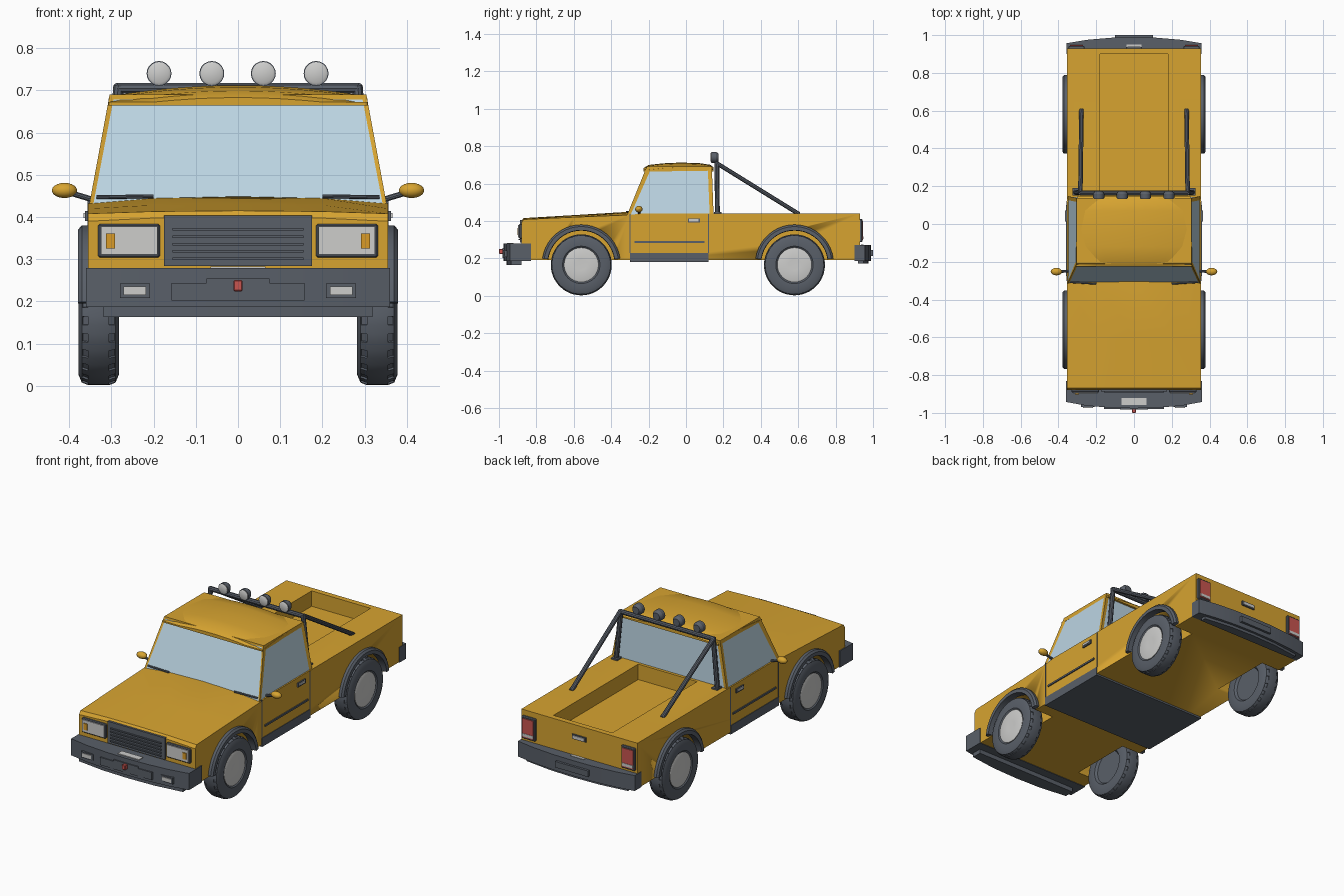
import bpy, bmesh
from math import sin, cos, pi, radians
from mathutils import Vector

cube = bpy.data.objects.get("Cube")
if cube:
    bpy.data.objects.remove(cube, do_unlink=True)


def material(name, r, g, b):
    m = bpy.data.materials.new(name)
    m.use_nodes = True
    m.diffuse_color = (r, g, b, 1)
    m.node_tree.nodes["Principled BSDF"].inputs["Base Color"].default_value = (r, g, b, 1)
    return m


PAINT = material("yellow paint", 0.68, 0.37, 0.03)
DARK = material("dark grey rubber", 0.10, 0.115, 0.14)
GLASS = material("pale blue glass", 0.50, 0.66, 0.76)
LIGHT = material("light grey metal", 0.61, 0.61, 0.60)
RED = material("red lens", 0.58, 0.09, 0.08)
AMBER = material("amber lens", 0.70, 0.33, 0.02)


def finish(name, bm, *mats, smooth=True):
    bmesh.ops.recalc_face_normals(bm, faces=bm.faces)
    mesh = bpy.data.meshes.new(name)
    bm.to_mesh(mesh)
    bm.free()
    for m in mats:
        mesh.materials.append(m)
    obj = bpy.data.objects.new(name, mesh)
    bpy.context.collection.objects.link(obj)
    if smooth:
        bpy.ops.object.select_all(action='DESELECT')
        obj.select_set(True)
        bpy.context.view_layer.objects.active = obj
        bpy.ops.object.shade_smooth_by_angle(angle=radians(32))
    return obj


def loft_mesh(rings):
    """Skin a list of equal-length closed rings and cap both ends."""
    bm = bmesh.new()
    rows = [[bm.verts.new(p) for p in ring] for ring in rings]
    n = len(rows[0])
    for a, b in zip(rows, rows[1:]):
        for i in range(n):
            bm.faces.new((a[i], a[(i + 1) % n], b[(i + 1) % n], b[i]))
    bm.faces.new(rows[0])
    bm.faces.new(rows[-1])
    return bm


def loft(name, rings, mat):
    return finish(name, loft_mesh(rings), mat)


def box(name, xs, ys, zs, mat, bevel=0):
    bm = loft_mesh([[(x, y, z) for x, y in
                     ((xs[0], ys[0]), (xs[1], ys[0]), (xs[1], ys[1]), (xs[0], ys[1]))] for z in zs])
    if bevel:
        bmesh.ops.bevel(bm, geom=bm.edges[:], offset=bevel, segments=1, affect='EDGES')
    return finish(name, bm, mat, smooth=False)


def side_box(name, s, xs, ys, zs, mat, bevel=0):
    return box(name, sorted(s * x for x in xs), ys, zs, mat, bevel)


def plan(name, half, zs, mat):
    """Extrude a mirrored plan outline upwards."""
    outline = half + [(-x, y) for x, y in reversed(half) if x]
    return loft(name, [[(x, y, z) for x, y in outline] for z in zs], mat)


def lathe_rings(centre, axis, profile, n=32):
    """Circles along x or y from (offset, radius) pairs."""
    c = Vector(centre)
    rings = []
    for d, r in profile:
        ts = [2 * pi * i / n for i in range(n)]
        if axis == 'x':
            rings.append([c + Vector((d, r * cos(t), r * sin(t))) for t in ts])
        else:
            rings.append([c + Vector((r * cos(t), d, r * sin(t))) for t in ts])
    return rings


def tube(name, p, q, r, mat):
    p, q = Vector(p), Vector(q)
    turn = (q - p).to_track_quat('Z', 'Y')
    circle = [turn @ Vector((r * cos(i * pi / 5), r * sin(i * pi / 5), 0)) for i in range(10)]
    return loft(name, [[e + c for c in circle] for e in (p, q)], mat)


# Body: one long shell with a gently crowned hood
WHEELS = {"front": -0.56, "rear": 0.58}
rings = []
for y, edge, crown in ((-0.88, 0.39, 0.40), (-0.868, 0.408, 0.415), (-0.6, 0.42, 0.431),
                       (-0.3, 0.432, 0.449), (-0.24, 0.44, 0.44), (0.93, 0.44, 0.44)):
    half = [(0.355, 0.19), (0.355, edge), (0.2, edge + (crown - edge) * 0.75)]
    rings.append([(x, y, z) for x, z in half] + [(0, y, crown)]
                 + [(-x, y, z) for x, z in reversed(half)])
body = loft("body_shell", rings, PAINT)

# Wheel wells and cargo bed cut out of the shell
cutters = [box("bed_cutter", (-0.18, 0.18), (0.16, 0.90), (0.355, 0.6), PAINT)]
for y in WHEELS.values():
    for s in (-1, 1):
        cutters.append(loft("well_cutter", lathe_rings(
            (0, y, 0.17), 'x', [(s * 0.24, 0.182), (s * 0.5, 0.182)]), PAINT))
for c in cutters:
    c.hide_render = True
    mod = body.modifiers.new("cut", 'BOOLEAN')
    mod.operation, mod.solver, mod.object = 'DIFFERENCE', 'EXACT', c
cut = bpy.data.meshes.new_from_object(body.evaluated_get(bpy.context.evaluated_depsgraph_get()))
body.modifiers.clear()
body.data = cut
for c in cutters:
    bpy.data.objects.remove(c, do_unlink=True)

# Cab with glass inset in its four sloping sides
bm = loft_mesh([[(-x, y0, z), (x, y0, z), (x, y1, z), (-x, y1, z)]
                for x, y0, y1, z in ((0.355, -0.322, 0.148, 0.415), (0.304, -0.21, 0.138, 0.69))])
bmesh.ops.recalc_face_normals(bm, faces=bm.faces)
for f in [f for f in bm.faces if abs(f.normal.z) < 0.9]:
    gap = 0.03 if abs(f.normal.x) > 0.5 else (0.014 if f.normal.y < 0 else 0.026)
    bmesh.ops.inset_individual(bm, faces=[f], thickness=gap, depth=-0.003)
    f.material_index = 1
finish("cab", bm, PAINT, GLASS, smooth=False)

# Crowned roof
rings = []
for y, w, peak in ((-0.226, 0.306, 0.683), (-0.2, 0.307, 0.699), (-0.12, 0.306, 0.708),
                   (-0.03, 0.305, 0.712), (0.07, 0.303, 0.709), (0.13, 0.30, 0.70), (0.148, 0.298, 0.686)):
    xs = [w * i / 6 for i in range(-6, 7)]
    rings.append([(x, y, max(0.672, peak - 0.026 * (x / w) ** 2)) for x in xs]
                 + [(w, y, 0.664), (-w, y, 0.664)])
loft("roof", rings, PAINT)

# Sill and floor pan under the cab
box("floor_and_sills", (-0.358, 0.358), (-0.30, 0.12), (0.18, 0.228), DARK)

# Bumpers
plan("front_bumper", [(0.36, -0.83), (0.36, -0.942), (0.25, -0.962), (0.12, -0.973), (0, -0.976)],
     (0.187, 0.279), DARK)
plan("front_bumper_lip", [(0.318, -0.88), (0.318, -0.935), (0.16, -0.955), (0, -0.96)], (0.163, 0.19), DARK)
box("front_bumper_panel", (-0.158, 0.158), (-0.979, -0.96), (0.202, 0.244), DARK)
box("front_bumper_step", (-0.075, 0.075), (-0.981, -0.96), (0.202, 0.254), DARK)
box("front_top_plate", (-0.065, 0.065), (-0.958, -0.922), (0.277, 0.283), LIGHT)
box("tow_hook", (-0.011, 0.011), (-1.0, -0.97), (0.224, 0.251), RED, 0.003)
plan("rear_bumper", [(0.357, 0.90), (0.357, 0.957), (0.25, 0.975), (0.12, 0.986), (0, 0.988)],
     (0.187, 0.272), DARK)
plan("rear_bumper_lip", [(0.31, 0.92), (0.31, 0.95), (0.15, 0.97), (0, 0.975)], (0.172, 0.19), DARK)
box("rear_bumper_step", (-0.10, 0.10), (0.97, 1.0), (0.212, 0.245), DARK)
box("rear_top_plate", (-0.04, 0.04), (0.935, 0.95), (0.27, 0.275), LIGHT)

# Grille with horizontal slats
box("grille", (-0.175, 0.175), (-0.888, -0.86), (0.284, 0.404), DARK)
for i in range(5):
    z = 0.298 + i * 0.0175
    box("grille_slat", (-0.155, 0.155), (-0.896, -0.885), (z, z + 0.006), DARK)

# Tailgate latch
box("tailgate_latch_frame", (-0.042, 0.042), (0.925, 0.936), (0.362, 0.388), DARK)
box("tailgate_latch", (-0.035, 0.035), (0.93, 0.94), (0.367, 0.383), LIGHT)

# Parts repeated on both sides
for s, side in ((1, "left"), (-1, "right")):
    # Lamps
    side_box(f"headlight_frame_{side}", s, (0.185, 0.331), (-0.892, -0.86), (0.304, 0.384), DARK, 0.004)
    side_box(f"headlight_{side}", s, (0.191, 0.324), (-0.897, -0.88), (0.311, 0.377), LIGHT)
    side_box(f"indicator_{side}", s, (0.291, 0.313), (-0.902, -0.89), (0.326, 0.361), AMBER)
    side_box(f"fog_light_frame_{side}", s, (0.208, 0.28), (-0.97, -0.94), (0.208, 0.242), DARK)
    side_box(f"fog_light_{side}", s, (0.218, 0.271), (-0.974, -0.95), (0.215, 0.235), LIGHT)
    side_box(f"tail_light_frame_{side}", s, (0.262, 0.347), (0.92, 0.943), (0.287, 0.41), DARK, 0.004)
    side_box(f"tail_light_{side}", s, (0.271, 0.338), (0.93, 0.947), (0.297, 0.4), RED)
    side_box(f"reverse_light_{side}", s, (0.271, 0.338), (0.94, 0.949), (0.302, 0.318), LIGHT)

    # Door trim
    side_box(f"door_strip_{side}", s, (0.35, 0.361), (-0.275, 0.10), (0.283, 0.293), DARK)
    side_box(f"door_handle_frame_{side}", s, (0.35, 0.362), (0.01, 0.075), (0.391, 0.414), DARK)
    side_box(f"door_handle_{side}", s, (0.355, 0.366), (0.017, 0.068), (0.398, 0.41), LIGHT)
    for y in (-0.30, 0.12):
        side_box(f"door_gap_{side}", s, (0.35, 0.3565), (y - 0.003, y + 0.003), (0.228, 0.438), DARK)

    # Mirror and wiper
    tube(f"mirror_arm_{side}", (s * 0.34, -0.25, 0.44), (s * 0.40, -0.252, 0.458), 0.007, DARK)
    bm = bmesh.new()
    bmesh.ops.create_uvsphere(bm, u_segments=16, v_segments=10, radius=1)
    bmesh.ops.scale(bm, vec=(0.03, 0.02, 0.018), verts=bm.verts)
    bmesh.ops.translate(bm, vec=(s * 0.411, -0.252, 0.463), verts=bm.verts)
    finish(f"mirror_{side}", bm, PAINT)
    tube(f"wiper_{side}", (s * 0.20, -0.316, 0.449), (s * 0.335, -0.308, 0.447), 0.005, DARK)

    # Roll bar legs and braces
    tube(f"roll_bar_leg_{side}", (s * 0.31, 0.168, 0.435), (s * 0.282, 0.165, 0.712), 0.013, DARK)
    tube(f"roll_bar_brace_{side}", (s * 0.278, 0.605, 0.436), (s * 0.284, 0.165, 0.708), 0.012, DARK)
    side_box(f"roll_bar_foot_{side}", s, (0.288, 0.325), (0.15, 0.19), (0.438, 0.448), DARK)

    # Wheels and arch flares
    for place, y in WHEELS.items():
        bm = loft_mesh(lathe_rings((s * 0.33, y, 0.165), 'x', [
            (s * d, r) for d, r in ((-0.034, 0.09), (-0.046, 0.1), (-0.048, 0.138), (-0.04, 0.157),
                                    (-0.025, 0.163), (0.025, 0.163), (0.04, 0.157), (0.048, 0.138),
                                    (0.046, 0.1), (0.038, 0.09))], 48))
        bm.faces.ensure_lookup_table()
        lugs = [bm.faces[row * 48 + i] for row in (3, 5) for i in range(0, 48, 2)]
        bmesh.ops.recalc_face_normals(bm, faces=bm.faces)
        bmesh.ops.inset_individual(bm, faces=lugs, thickness=0.002, depth=-0.004)
        finish(f"{place}_tyre_{side}", bm, DARK)
        loft(f"{place}_hub_{side}", lathe_rings((s * 0.33, y, 0.165), 'x', [
            (s * 0.03, 0.092), (s * 0.042, 0.092), (s * 0.045, 0.084), (s * 0.043, 0.03)]), LIGHT)
        rings = []
        for i in range(21):
            a = radians(8 + i * 8.2)
            rings.append([(s * x, y + r * cos(a), 0.17 + r * sin(a)) for x, r in
                          ((0.34, 0.178), (0.379, 0.18), (0.379, 0.2), (0.37, 0.21), (0.34, 0.21))])
        loft(f"{place}_arch_flare_{side}", rings, DARK)

# Roll bar crossbar and its four spotlights
tube("roll_bar_crossbar", (-0.287, 0.165, 0.705), (0.287, 0.165, 0.705), 0.013, DARK)
for x in (-0.187, -0.062, 0.06, 0.185):
    loft("spotlight_housing", lathe_rings((x, 0.155, 0.74), 'y', [
        (-0.018, 0.0295), (0.005, 0.0295), (0.02, 0.02)], 20), DARK)
    loft("spotlight_lens", lathe_rings((x, 0.155, 0.74), 'y', [
        (-0.023, 0.022), (-0.02, 0.027), (-0.01, 0.027)], 20), LIGHT)
